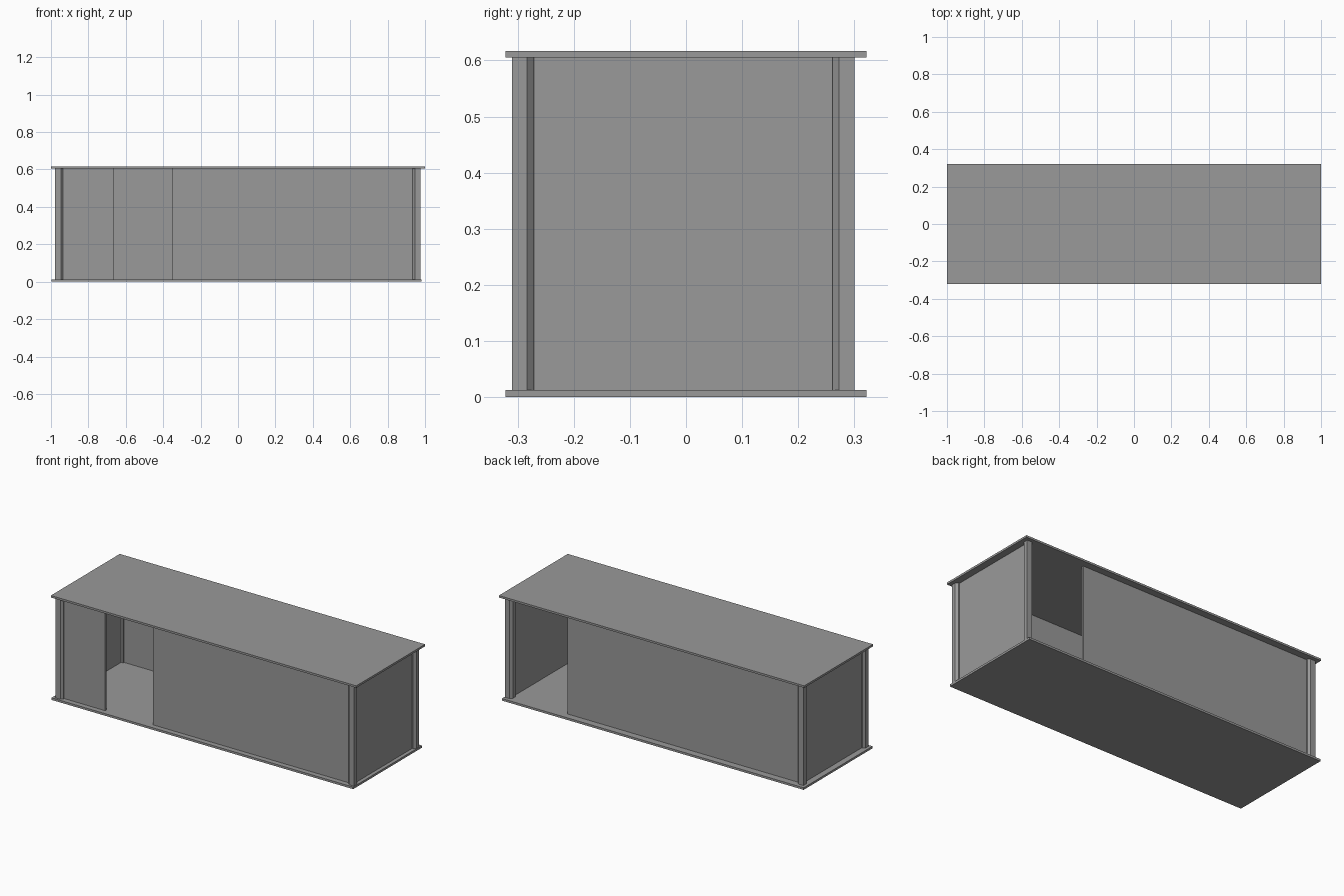
import bpy, bmesh

if "Cube" in bpy.data.objects:
    bpy.data.objects.remove(bpy.data.objects["Cube"])

Z0, Z1, ZT = 0.0125, 0.605, 0.617       # floor top, roof underside, roof top
XL, XR, YF, YB = -0.979, 0.977, -0.31, 0.30   # outer faces of the posts
T = 0.012                               # panel thickness
PX, PY = 0.044, 0.039                   # post size
CH = 0.012                              # post chamfer
IN = 0.019                              # panel recess behind post face

# Dark grey paint
paint = bpy.data.materials.new("dark_grey")
paint.diffuse_color = (0.32, 0.32, 0.32, 1)
paint.use_nodes = True
paint.node_tree.nodes["Principled BSDF"].inputs["Base Color"].default_value = paint.diffuse_color


def prism(name, pts, z0, z1):
    bm = bmesh.new()
    face = bm.faces.new([bm.verts.new((x, y, z0)) for x, y in pts])
    top = bmesh.ops.extrude_face_region(bm, geom=[face])["geom"]
    verts = [v for v in top if isinstance(v, bmesh.types.BMVert)]
    bmesh.ops.translate(bm, verts=verts, vec=(0, 0, z1 - z0))
    bmesh.ops.recalc_face_normals(bm, faces=bm.faces)
    mesh = bpy.data.meshes.new(name)
    bm.to_mesh(mesh)
    bm.free()
    mesh.materials.append(paint)
    ob = bpy.data.objects.new(name, mesh)
    bpy.context.collection.objects.link(ob)
    return ob


def slab(name, x0, x1, y0, y1, z0=Z0, z1=Z1):
    return prism(name, [(x0, y0), (x1, y0), (x1, y1), (x0, y1)], z0, z1)


# Floor and roof boards
slab("floor", -0.996, 0.98, -0.322, 0.322, 0, Z0)
slab("roof", -1, 1, -0.322, 0.322, Z1, ZT)

# Corner posts: square with the two panel-side corners chamfered
profile = [(0, 0), (PX - CH, 0), (PX, CH), (PX, PY), (CH, PY), (0, PY - CH)]
for side, x, sx in (("left", XL, 1), ("right", XR, -1)):
    for end, y, sy in (("front", YF, 1), ("back", YB, -1)):
        prism(f"{end}_{side}_post",
              [(x + sx * u, y + sy * v) for u, v in profile], Z0, Z1)

# End walls
ya, yb = YF + PY, YB - PY
slab("left_wall", XL + IN, XL + IN + T, ya, yb)
slab("right_wall", XR - IN - T, XR - IN, ya, yb)

# Front panels with a doorway between them
xa, xb = XL + PX, XR - PX
slab("front_short_panel", xa, -0.666, YF + IN, YF + IN + T)
slab("front_long_panel", -0.353, xb, YF + IN, YF + IN + T)

# Back panel, leaving an open doorway beside the right post
slab("back_panel", xa, 0.58, YB - IN - T, YB - IN)
